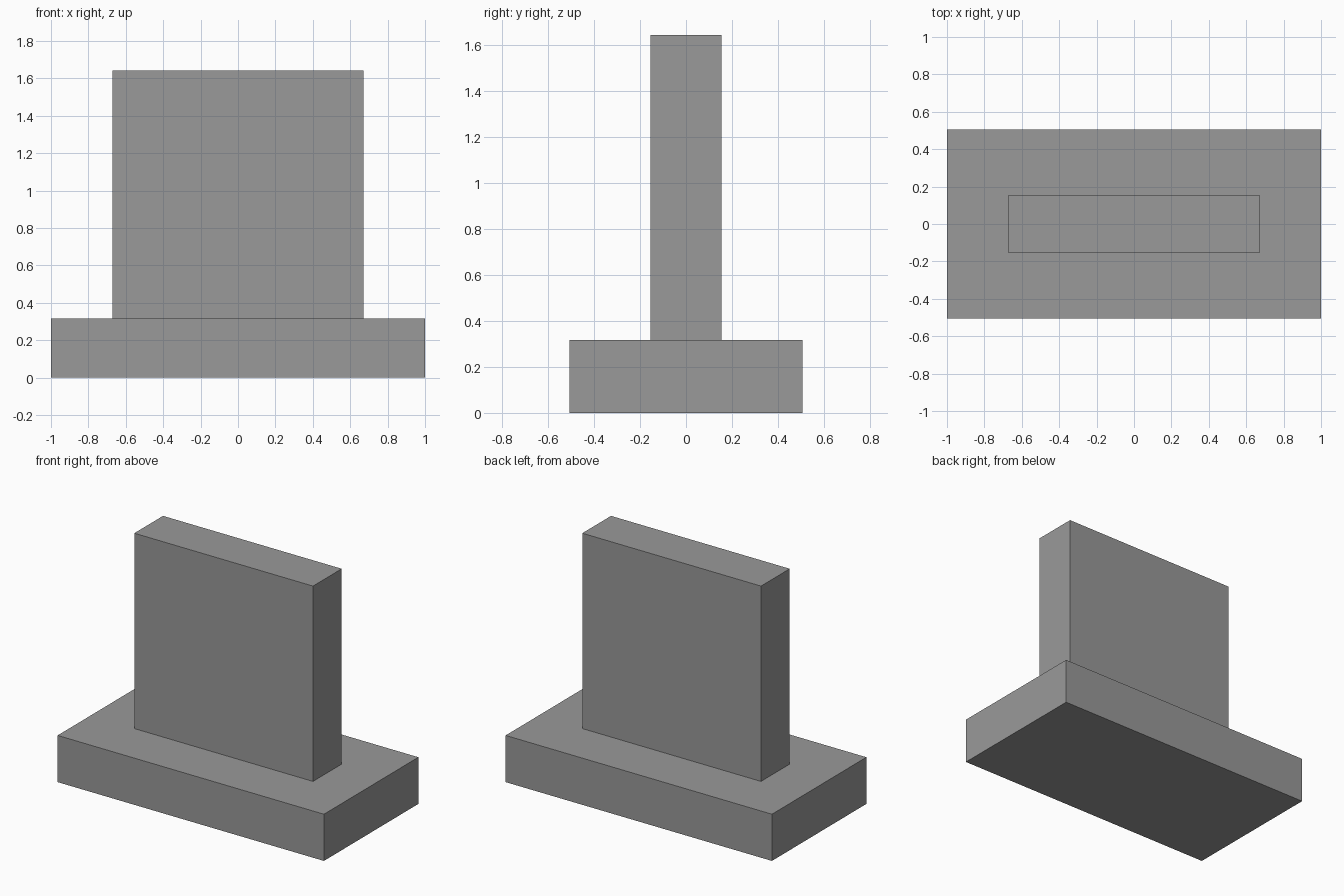
import bpy

default_cube = bpy.data.objects.get("Cube")
if default_cube:
    bpy.data.objects.remove(default_cube, do_unlink=True)

# Single flat grey
grey = bpy.data.materials.new("grey")
grey.use_nodes = True
colour = (0.32, 0.32, 0.32, 1)
grey.diffuse_color = colour
grey.node_tree.nodes["Principled BSDF"].inputs["Base Color"].default_value = colour


def add_block(name, size, bottom):
    """Box centred on x and y, resting at the given height."""
    bpy.ops.mesh.primitive_cube_add(size=1, location=(0, 0, bottom + size[2] / 2))
    block = bpy.context.object
    block.name = name
    block.scale = size
    bpy.ops.object.transform_apply(location=False, rotation=False, scale=True)
    block.data.materials.append(grey)
    return block


BASE_HEIGHT = 0.317
TOTAL_HEIGHT = 1.643

# Wide plinth and the upright slab standing on it
add_block("base", (2, 1.013, BASE_HEIGHT), 0)
add_block("upright_slab", (1.342, 0.308, TOTAL_HEIGHT - BASE_HEIGHT), BASE_HEIGHT)
